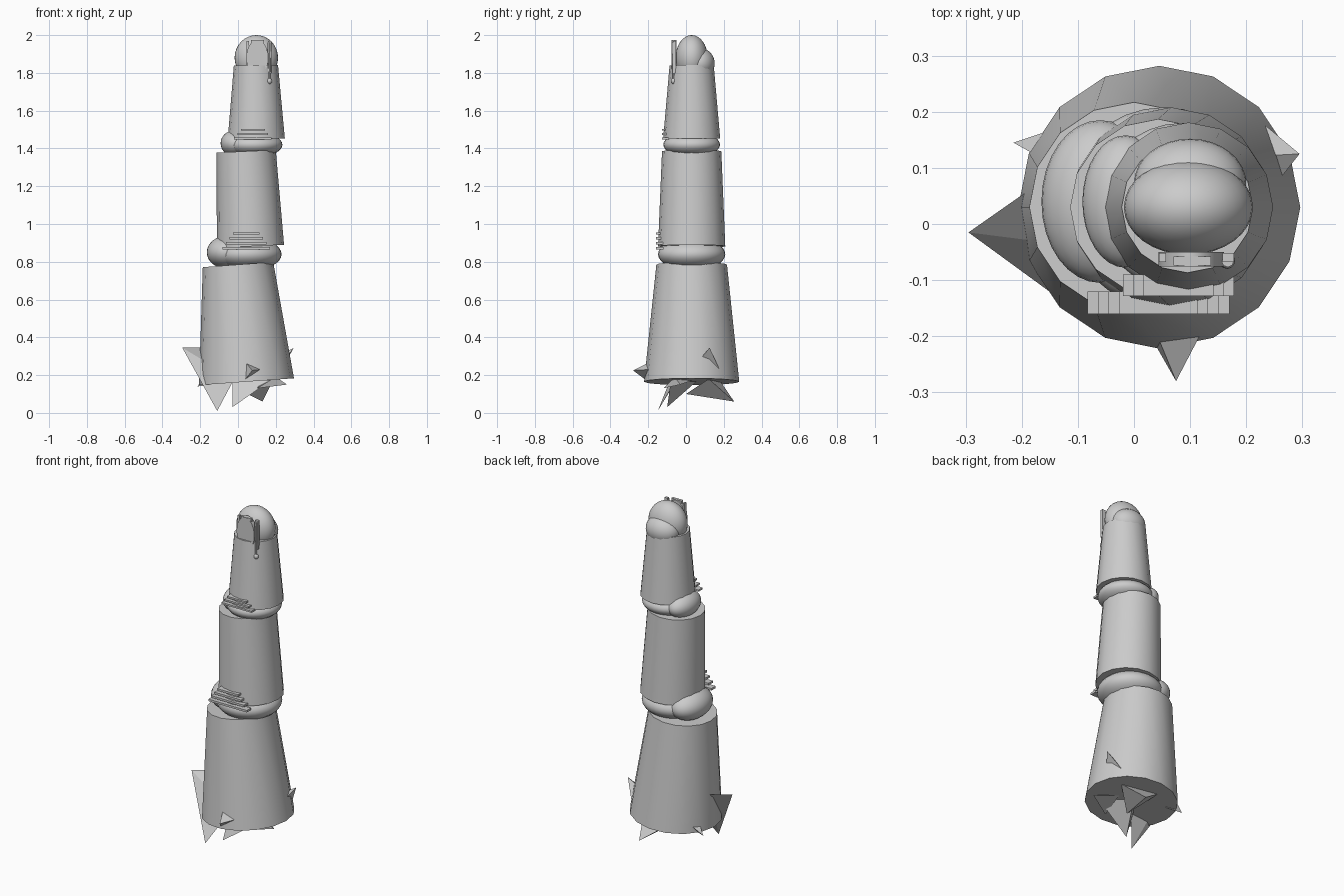
import bpy, bmesh, math
from mathutils import Vector


def smooth(ob, angle=35):
    bpy.ops.object.select_all(action='DESELECT')
    ob.select_set(True)
    bpy.context.view_layer.objects.active = ob
    bpy.ops.object.shade_smooth_by_angle(angle=math.radians(angle))


def cone(name, a, b, r1, r2, sides=16):
    a, b = Vector(a), Vector(b)
    d = b - a
    bpy.ops.mesh.primitive_cone_add(vertices=sides, radius1=r1, radius2=r2,
                                    depth=d.length, location=(a + b) / 2)
    ob = bpy.context.object
    ob.name = name
    tilt = d.normalized()
    ob.rotation_euler = (-math.asin(tilt.y), math.atan2(tilt.x, tilt.z), 0)
    smooth(ob)
    return ob


def ball(name, loc, scale, seg=32, rings=16):
    bpy.ops.mesh.primitive_uv_sphere_add(segments=seg, ring_count=rings, radius=1, location=loc)
    ob = bpy.context.object
    ob.name = name
    ob.scale = scale
    bpy.ops.object.shade_smooth()
    return ob


def box(name, lo, hi):
    lo, hi = Vector(lo), Vector(hi)
    bpy.ops.mesh.primitive_cube_add(size=1, location=(lo + hi) / 2)
    ob = bpy.context.object
    ob.name = name
    ob.scale = hi - lo
    return ob


def shard(name, pts):
    bm = bmesh.new()
    for p in pts:
        bm.verts.new(p)
    bmesh.ops.convex_hull(bm, input=bm.verts)
    bmesh.ops.recalc_face_normals(bm, faces=bm.faces)
    me = bpy.data.meshes.new(name)
    bm.to_mesh(me)
    bm.free()
    bpy.context.collection.objects.link(bpy.data.objects.new(name, me))


# Three tapered finger segments
cone("lower_segment", (0.045, 0.03, 0.165), (0.0, 0.03, 0.785), 0.252, 0.187)
cone("middle_segment", (0.066, 0.03, 0.882), (0.043, 0.03, 1.385), 0.178, 0.157)
cone("upper_segment", (0.097, 0.03, 1.452), (0.095, 0.03, 1.84), 0.151, 0.117)

# Knuckles with side bulges
ball("lower_joint", (0.053, 0.03, 0.84), (0.178, 0.178, 0.088))
ball("lower_knuckle", (-0.06, 0.04, 0.85), (0.105, 0.145, 0.087))
ball("upper_joint", (0.085, 0.03, 1.42), (0.15, 0.15, 0.068))
ball("upper_knuckle", (-0.015, 0.04, 1.427), (0.077, 0.118, 0.07))

# Rounded tip and pad
ball("fingertip", (0.097, 0.03, 1.88), (0.115, 0.085, 0.12))
ball("finger_pad", (0.1, 0.072, 1.85), (0.1, 0.08, 0.082))

# Skin creases
for i in range(4):
    z = 0.872 + i * 0.026
    box("lower_crease", (-0.083 + i * 0.019, -0.16, z - 0.006), (0.17 - i * 0.019, -0.12, z + 0.006))
for i in range(3):
    z = 1.453 + i * 0.023
    box("upper_crease", (-0.02 + i * 0.018, -0.128, z - 0.005), (0.178 - i * 0.018, -0.09, z + 0.005))

# Nail plate, nail folds and drip
nail = cone("nail", (0.102, -0.076, 1.88), (0.102, -0.05, 1.88), 1, 1, 24)
nail.rotation_euler = (math.pi / 2, 0, 0)
nail.scale = (0.058, 0.095, 1)
box("nail_fold_left", (0.045, -0.068, 1.82), (0.057, -0.052, 1.97))
box("nail_fold_right", (0.158, -0.068, 1.80), (0.178, -0.052, 1.97))
box("nail_edge", (0.07, -0.074, 1.955), (0.137, -0.058, 1.975))
cone("drip", (0.167, -0.066, 1.755), (0.167, -0.066, 1.96), 0.006, 0.011, 8)
ball("drip_end", (0.166, -0.066, 1.757), (0.014, 0.014, 0.016), 12, 8)

# Broken shards around the base
shards = [
    [(-0.295, -0.015, 0.345), (-0.195, 0.055, 0.345), (-0.11, -0.15, 0.01), (-0.02, -0.05, 0.18)],
    [(0.075, -0.28, 0.225), (0.04, -0.195, 0.268), (0.122, -0.19, 0.23), (0.035, -0.21, 0.172)],
    [(0.295, 0.125, 0.345), (0.262, 0.083, 0.295), (0.235, 0.175, 0.235), (0.2, 0.12, 0.29)],
    [(-0.215, 0.145, 0.14), (-0.14, 0.17, 0.2), (-0.17, 0.12, 0.2), (-0.12, 0.12, 0.15)],
    [(-0.03, -0.1, 0.03), (-0.03, -0.03, 0.18), (0.17, -0.08, 0.17), (0.05, 0.06, 0.17)],
    [(0.13, 0.255, 0.06), (0.05, 0.0, 0.1), (0.19, 0.12, 0.18), (-0.02, 0.18, 0.17)],
    [(0.26, -0.03, 0.15), (0.1, -0.12, 0.13), (0.13, 0.03, 0.17), (0.2, -0.06, 0.19)],
]
for i, pts in enumerate(shards):
    shard(f"base_shard_{i + 1}", pts)
